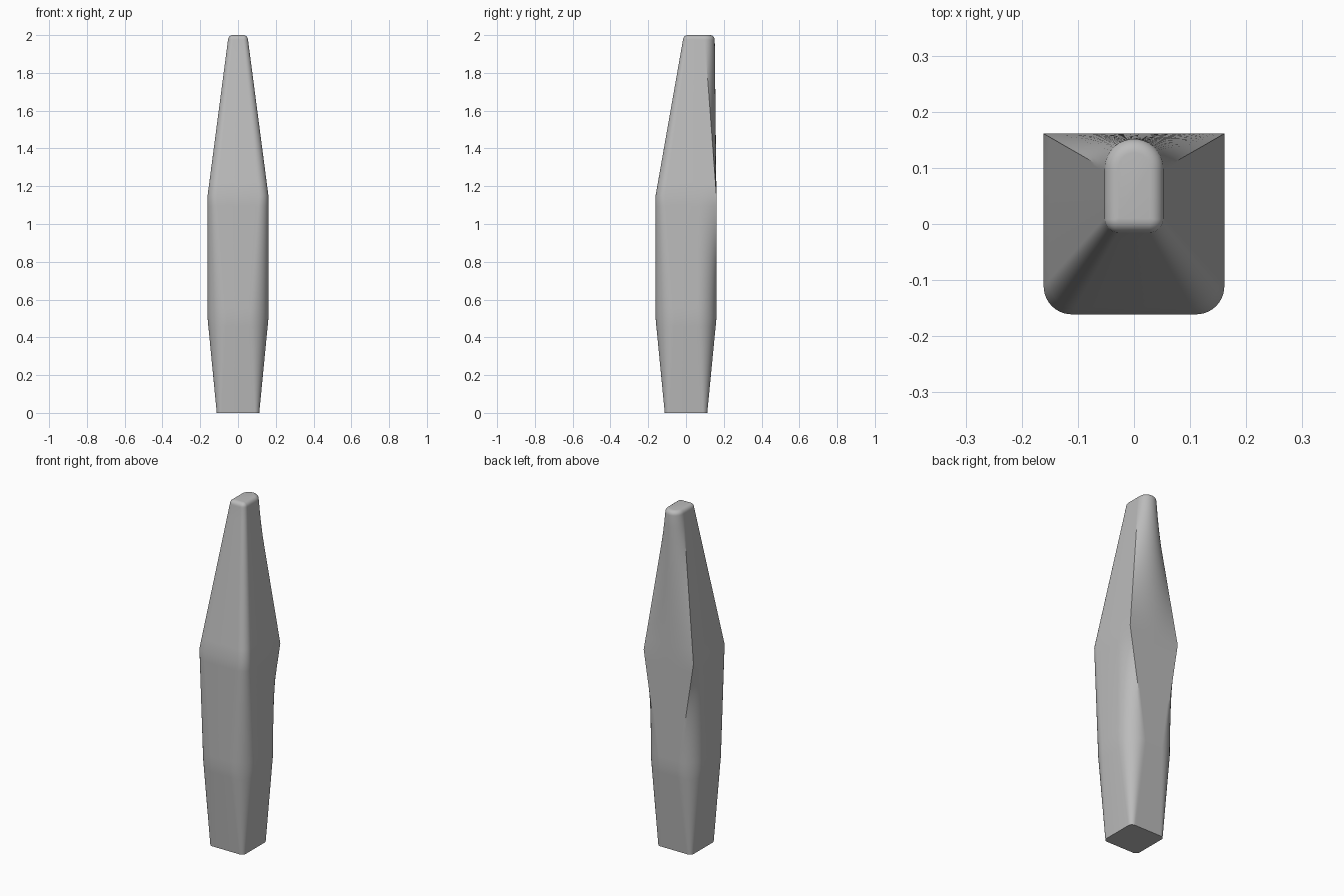
import bpy, bmesh, math
from mathutils import Vector

if "Cube" in bpy.data.objects:
    bpy.data.objects.remove(bpy.data.objects["Cube"])

N = 10  # steps per rounded corner


def lerp(a, b, t):
    return a + (b - a) * t


def arc(cx, cy, r, a0, a1, n):
    return [Vector((cx + r * math.cos(math.radians(lerp(a0, a1, i / n))),
                    cy + r * math.sin(math.radians(lerp(a0, a1, i / n)))))
            for i in range(n + 1)]


def line(p, q, n):
    return [Vector(p).lerp(Vector(q), i / n) for i in range(n + 1)]


def section(h, y0, y1, rf, rb, mode):
    """Ring, counter-clockwise: front corner, side, back corner, back span, mirrored."""
    right = arc(h - rf, y0 + rf, rf, -90, 0, N)
    if mode == "rounded":        # four round corners
        right += arc(h - rb, y1 - rb, rb, 0, 90, N)
        back = line((h - rb, y1), (rb - h, y1), 2 * N)
    elif mode == "sharp":        # square back corners
        right += line((h, y1 - rb), (h, y1), N)
        back = line((h, y1), (-h, y1), 2 * N)
    else:                        # half-round back
        right += line((h, y1 - h - rb), (h, y1 - h), N)
        back = arc(0, y1 - h, h, 0, 180, 2 * N)
    left = [Vector((-p.x, p.y)) for p in reversed(right)]
    return right + back[1:-1] + left


# Main cross-sections from the foot to the tip
keys = [
    (0.0, section(0.1125, -0.1125, 0.1125, 0.025, 0.025, "rounded")),
    (0.5, section(0.161, -0.161, 0.161, 0.10, 0.10, "rounded")),
    (1.15, section(0.161, -0.161, 0.161, 0.05, 0.10, "sharp")),
    (1.975, section(0.053, -0.016, 0.152, 0.025, 0.05, "round_back")),
]
rings = []
for (za, a), (zb, b) in zip(keys, keys[1:]):
    steps = 12
    for i in range(steps):
        t = i / steps
        rings.append((lerp(za, zb, t), [p.lerp(q, t) for p, q in zip(a, b)]))

# Softened rim at the tip
R = 0.025
for i in range(7):
    a = math.radians(90 * i / 6)
    d = R * (1 - math.cos(a))
    rings.append((1.975 + R * math.sin(a),
                  section(0.053 - d, -0.016 + d, 0.152 - d, max(0.025 - d, 0.002), 0.05, "round_back")))

# Skin the rings and cap both ends
bm = bmesh.new()
loops = [[bm.verts.new((p.x, p.y, z)) for p in pts] for z, pts in rings]
count = len(loops[0])
for lo, hi in zip(loops, loops[1:]):
    for i in range(count):
        j = (i + 1) % count
        bm.faces.new((lo[i], lo[j], hi[j], hi[i]))
bm.faces.new(list(reversed(loops[0])))
bm.faces.new(loops[-1])

mesh = bpy.data.meshes.new("tapered_body")
bm.to_mesh(mesh)
bm.free()
body = bpy.data.objects.new("tapered_body", mesh)
bpy.context.collection.objects.link(body)

grey = bpy.data.materials.new("light_grey")
grey.diffuse_color = (0.5, 0.5, 0.5, 1)
grey.use_nodes = True
grey.node_tree.nodes["Principled BSDF"].inputs["Base Color"].default_value = grey.diffuse_color
mesh.materials.append(grey)

bpy.context.view_layer.objects.active = body
body.select_set(True)
bpy.ops.object.shade_smooth_by_angle(angle=math.radians(30))
